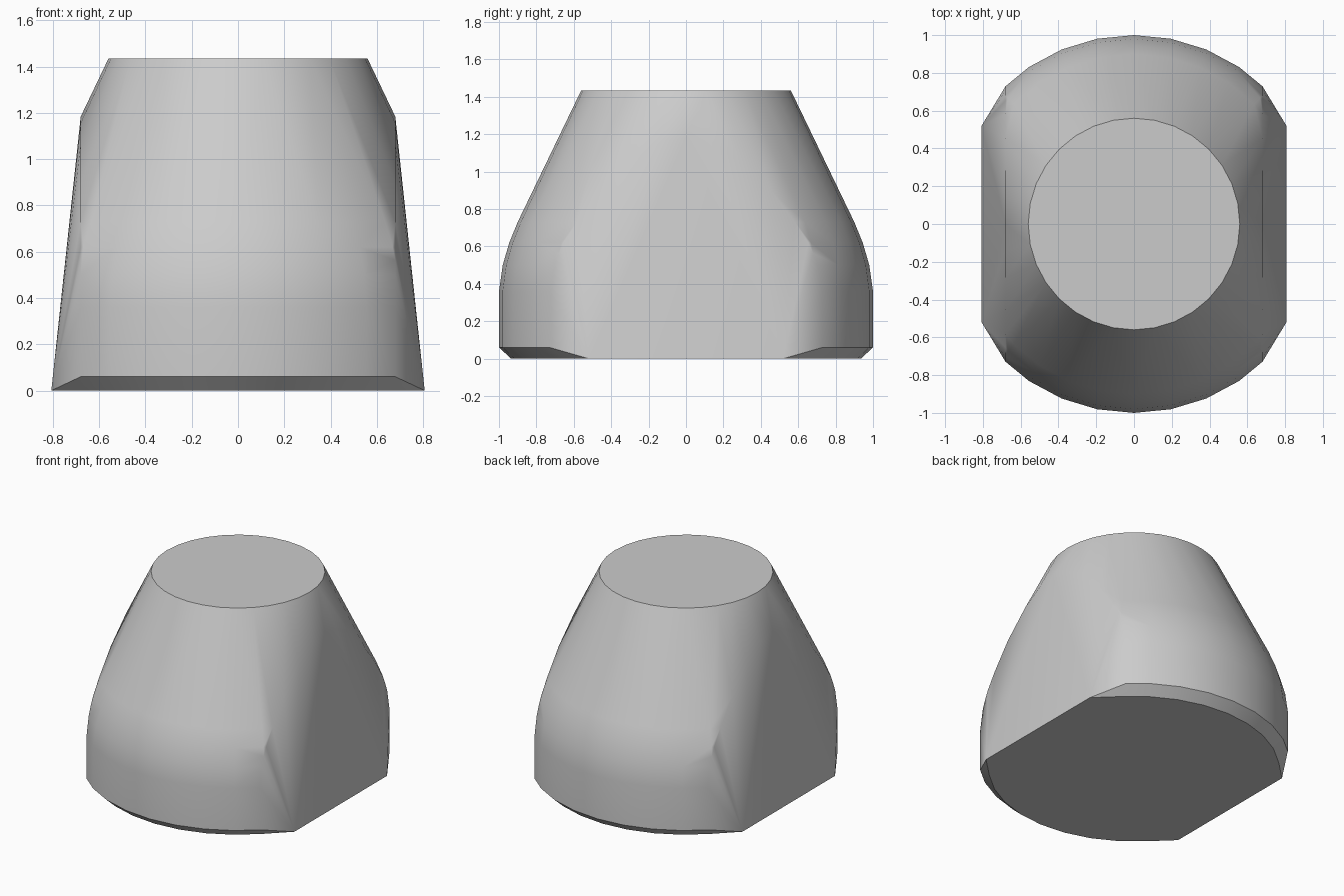
import bpy, bmesh, math

if "Cube" in bpy.data.objects:
    bpy.data.objects.remove(bpy.data.objects["Cube"], do_unlink=True)

SEGMENTS = 32
SIDE_X = 0.68                      # where the round body is sliced flat
PROFILE = [(0.935, 0.0), (1.0, 0.06), (1.0, 0.36), (0.98, 0.5), (0.945, 0.62),
           (0.90, 0.73), (0.725, 1.09), (0.56, 1.435)]   # radius, height

# One plain grey finish
grey = bpy.data.materials.new("light grey")
grey.use_nodes = True
colour = (0.6, 0.6, 0.6, 1.0)
grey.diffuse_color = colour
grey.node_tree.nodes["Principled BSDF"].inputs["Base Color"].default_value = colour

# Turned body: stacked rings joined into a closed solid
bm = bmesh.new()
rings = []
for r, z in PROFILE:
    rings.append([bm.verts.new((r * math.sin(a), r * math.cos(a), z))
                  for a in (2 * math.pi * i / SEGMENTS for i in range(SEGMENTS))])
for low, high in zip(rings, rings[1:]):
    for i in range(SEGMENTS):
        j = (i + 1) % SEGMENTS
        bm.faces.new((low[j], low[i], high[i], high[j]))
bm.faces.new(rings[0])
bm.faces.new(rings[-1][::-1])

# Slice both sides flat
for side in (-1, 1):
    bmesh.ops.bisect_plane(bm, geom=bm.verts[:] + bm.edges[:] + bm.faces[:],
                           plane_co=(side * SIDE_X, 0, 0), plane_no=(side, 0, 0),
                           clear_outer=True)
points = [v.co.copy() for v in bm.verts]
bm.free()

# Flare the sides out to straight bottom edges and wrap everything in one skin
points += [(sx * 0.807, sy * 0.52, 0.0) for sx in (-1, 1) for sy in (-1, 1)]
bm = bmesh.new()
for p in points:
    bm.verts.new(p)
bmesh.ops.remove_doubles(bm, verts=bm.verts[:], dist=0.0005)
hull = bmesh.ops.convex_hull(bm, input=bm.verts[:])
loose = [v for v in bm.verts if not v.link_faces]
bmesh.ops.delete(bm, geom=loose, context='VERTS')
bmesh.ops.dissolve_limit(bm, angle_limit=math.radians(0.5),
                         verts=bm.verts[:], edges=bm.edges[:])
bmesh.ops.recalc_face_normals(bm, faces=bm.faces[:])

mesh = bpy.data.meshes.new("tapered_body")
bm.to_mesh(mesh)
bm.free()
mesh.materials.append(grey)
body = bpy.data.objects.new("tapered_body", mesh)
bpy.context.collection.objects.link(body)

# Smooth round walls, crisp rims at the top and the base
bpy.ops.object.select_all(action='DESELECT')
body.select_set(True)
bpy.context.view_layer.objects.active = body
bpy.ops.object.shade_smooth_by_angle(angle=math.radians(40))
weighted = body.modifiers.new("weighted_normals", 'WEIGHTED_NORMAL')
weighted.keep_sharp = True
